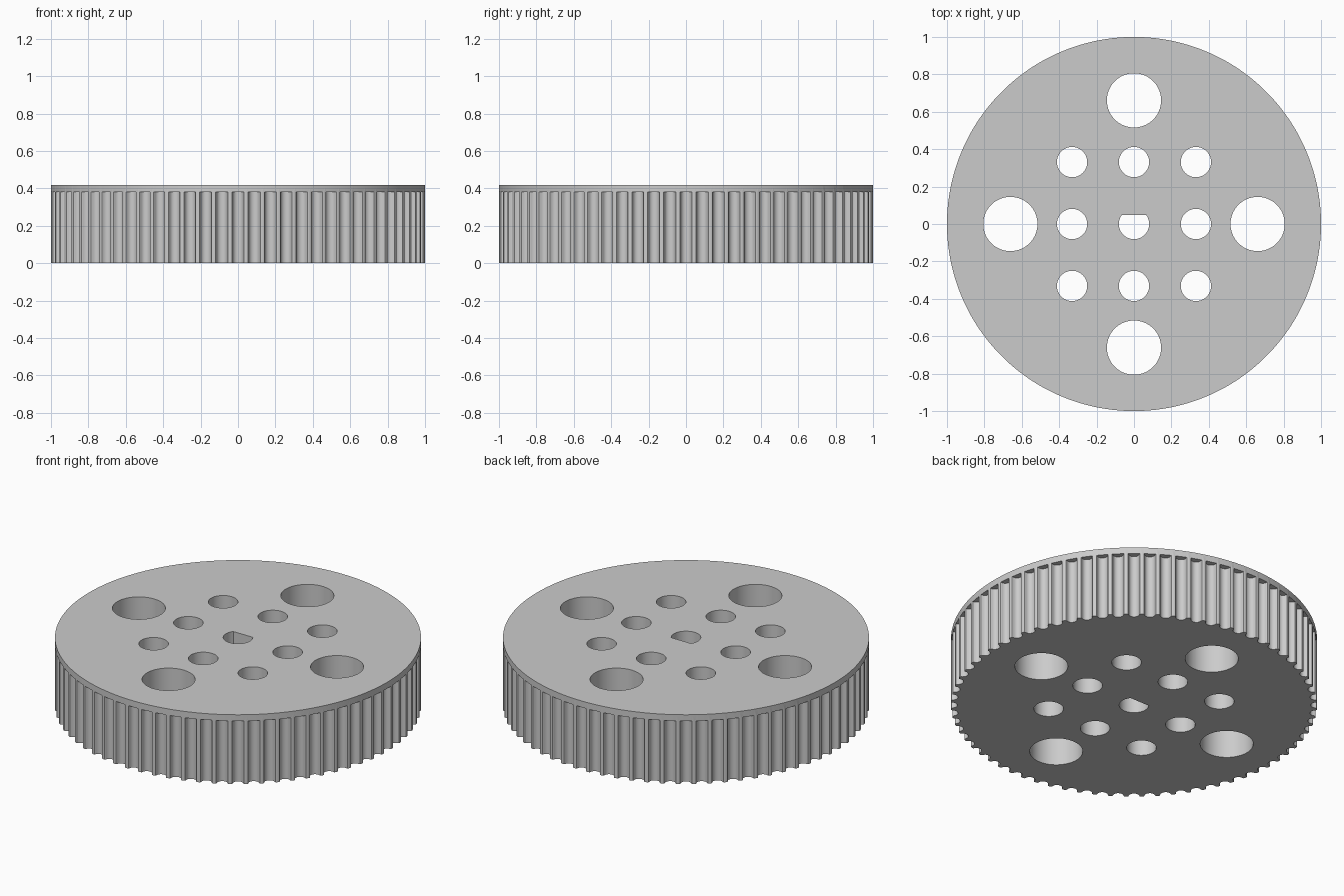
import bpy, bmesh, math
from math import sin, cos, pi, tau

if "Cube" in bpy.data.objects:
    bpy.data.objects.remove(bpy.data.objects["Cube"])

TEETH = 72
HEIGHT = 0.418
RIM_Z = 0.38          # underside of the top rim
HOLE_PITCH = 0.331
LOW = -0.1            # cutters start below the base


def prism(bm, points, z0, z1):
    """Closed prism over a counter-clockwise outline."""
    low = [bm.verts.new((x, y, z0)) for x, y in points]
    high = [bm.verts.new((x, y, z1)) for x, y in points]
    bm.faces.new(low[::-1])
    bm.faces.new(high)
    n = len(points)
    for i in range(n):
        j = (i + 1) % n
        bm.faces.new((low[i], low[j], high[j], high[i]))


def circle(cx, cy, r, n):
    return [(cx + r * cos(tau * (i + 0.5) / n), cy + r * sin(tau * (i + 0.5) / n))
            for i in range(n)]


def make_object(name, bm):
    mesh = bpy.data.meshes.new(name)
    bm.to_mesh(mesh)
    bm.free()
    obj = bpy.data.objects.new(name, mesh)
    bpy.context.collection.objects.link(obj)
    return obj


# Solid disc
bm = bmesh.new()
prism(bm, circle(0, 0, 1, TEETH * 4), 0, HEIGHT)
pulley = make_object("toothed_pulley", bm)

# Rounded belt groove: half width and depth, mirrored about its centre
half = [(0.0374, 0), (0.0324, 0.0016), (0.0299, 0.0058), (0.0289, 0.0105),
        (0.0274, 0.0151), (0.0252, 0.0196), (0.0226, 0.0238), (0.0179, 0.0281),
        (0.0124, 0.0312), (0.0064, 0.0331), (0, 0.0337)]
half = [(half[0][0], -0.03)] + half
groove = half + [(-w, d) for w, d in half[-2::-1]]
start = math.sqrt(1 - half[0][0] ** 2)

bm = bmesh.new()
for i in range(TEETH):
    a = tau * i / TEETH
    outline = [((start - d) * cos(a) - w * sin(a), (start - d) * sin(a) + w * cos(a))
               for w, d in groove]
    prism(bm, outline, LOW, RIM_Z)

# Grid of small holes around the shaft
for ix in (-1, 0, 1):
    for iy in (-1, 0, 1):
        if ix or iy:
            prism(bm, circle(ix * HOLE_PITCH, iy * HOLE_PITCH, 0.081, 48), LOW, 0.5)

# Four large holes
for k in range(4):
    a = k * pi / 2
    prism(bm, circle(0.661 * cos(a), 0.661 * sin(a), 0.145, 64), LOW, 0.5)

# Shaft hole with a flat on the back side
r, flat = 0.081, 0.048
a0 = math.asin(flat / r)
sweep = pi + 2 * a0
prism(bm, [(r * cos(pi - a0 + sweep * i / 40), r * sin(pi - a0 + sweep * i / 40))
           for i in range(41)], LOW, 0.5)

bmesh.ops.recalc_face_normals(bm, faces=bm.faces)
cutter = make_object("groove_and_hole_cutter", bm)
cutter.hide_render = True

# Cut grooves and holes
mod = pulley.modifiers.new("cut", "BOOLEAN")
mod.operation = "DIFFERENCE"
mod.solver = "EXACT"
mod.object = cutter
bpy.context.view_layer.objects.active = pulley
pulley.select_set(True)
bpy.ops.object.modifier_apply(modifier=mod.name)
bpy.data.objects.remove(cutter)

# Plain grey
grey = bpy.data.materials.new("light_grey")
grey.use_nodes = True
colour = (0.6, 0.6, 0.6, 1)
grey.diffuse_color = colour
grey.node_tree.nodes["Principled BSDF"].inputs["Base Color"].default_value = colour
pulley.data.materials.clear()
pulley.data.materials.append(grey)

bpy.ops.object.shade_smooth_by_angle(angle=math.radians(30))
